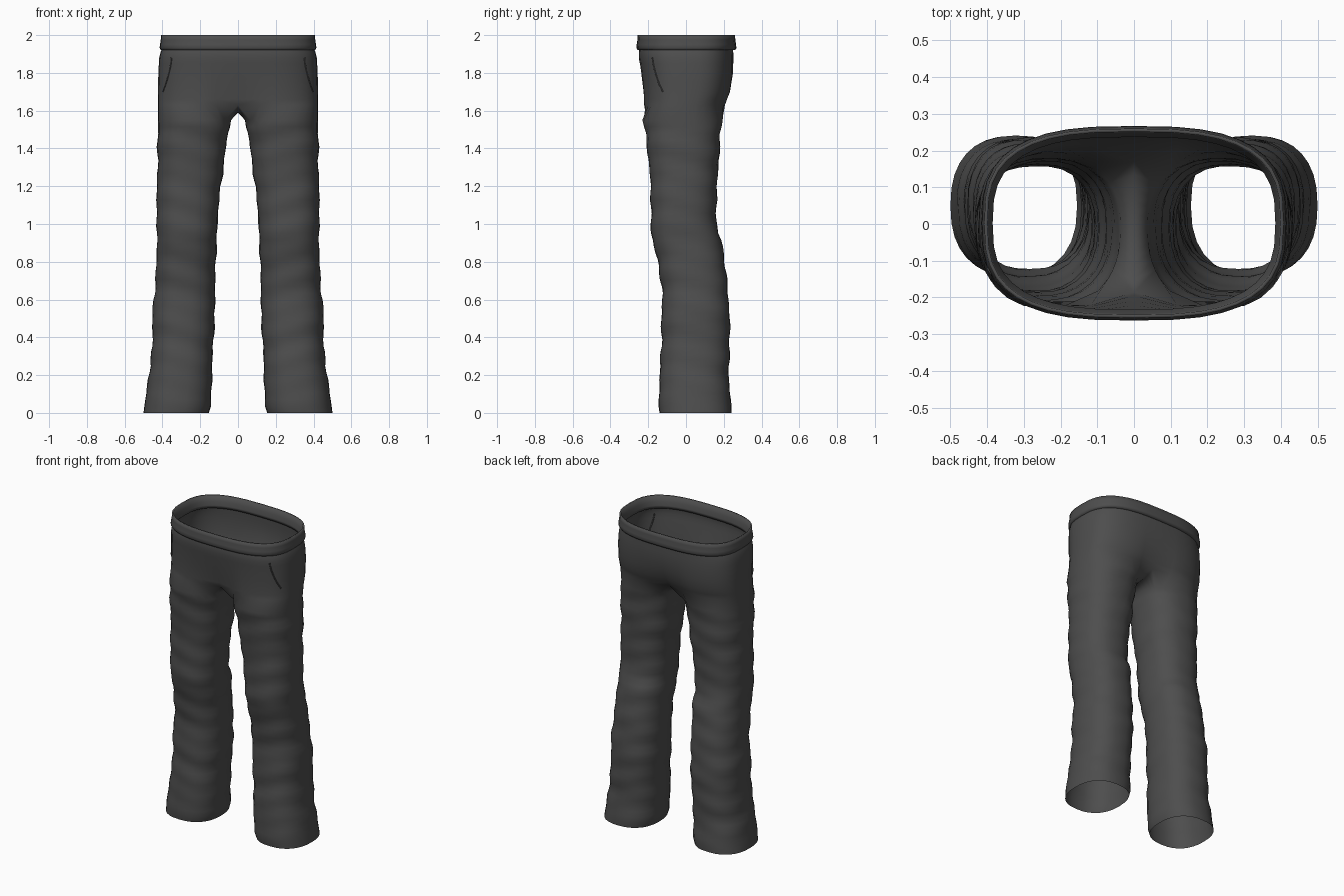
import bpy
import bmesh
from math import sin, cos, pi, radians, copysign
from mathutils import Vector

cube = bpy.data.objects.get("Cube")
if cube:
    bpy.data.objects.remove(cube)

cloth = bpy.data.materials.new("charcoal cloth")
cloth.use_nodes = True
colour = (0.075, 0.075, 0.075, 1)
cloth.diffuse_color = colour
bsdf = cloth.node_tree.nodes["Principled BSDF"]
bsdf.inputs["Base Color"].default_value = colour
bsdf.inputs["Roughness"].default_value = 0.9

OUTER, INNER = 20, 9     # segments on the outer arc, points on the inner leg
CROTCH = 1.63

# Leg outline by height: z, inner x, outer x, front y, back y
LEG = [(0, .155, .5, -.14, .24), (.04, .142, .495, -.145, .24),
       (.2, .138, .472, -.14, .225), (.36, .132, .452, -.13, .232),
       (.5, .122, .455, -.13, .232), (.65, .122, .44, -.125, .222),
       (.8, .118, .432, -.15, .205), (.91, .112, .43, -.175, .19),
       (.96, .11, .428, -.187, .165), (1.1, .104, .433, -.185, .16),
       (1.25, .083, .426, -.19, .168), (1.4, .065, .426, -.205, .178),
       (1.55, .04, .424, -.226, .19)]
# Hip outline by height: z, half width, front y, back y, centre indent
HIP = [(1.63, .424, -.23, .215, .2), (1.7, .423, -.232, .24, .1),
       (1.8, .422, -.24, .252, .02), (1.88, .417, -.25, .252, 0),
       (1.91, .41, -.25, .25, 0), (1.94, .397, -.245, .25, 0)]


def sample(table, z):
    """Interpolate a row of the table at height z."""
    for a, b in zip(table, table[1:]):
        if z <= b[0]:
            t = (z - a[0]) / (b[0] - a[0])
            return [p + (q - p) * t for p, q in zip(a[1:], b[1:])]
    return table[-1][1:]


def oval(angle, half_x, half_y, e):
    c, s = cos(angle), sin(angle)
    return (copysign(abs(c) ** e, c) * half_x, copysign(abs(s) ** e, s) * half_y)


def wrinkle(z, angle):
    """Soft horizontal folds that wander around the leg."""
    fold = sin(z * 46 + 1.6 * sin(angle * 2)) + 0.7 * sin(z * 29 - 2 * cos(angle))
    return 1 + 0.017 * fold * min(1, z * 6)


def leg_ring(z):
    xi, xo, yf, yb = sample(LEG, z)
    reach = radians(112 + 34 * max(0, (z - 1.2) / .35))
    angles = [-reach + 2 * reach * i / OUTER for i in range(OUTER + 1)]
    rest = 2 * pi - 2 * reach
    angles += [reach + rest * (i + 1) / (INNER + 1) for i in range(INNER)]
    ring = []
    for a in angles:
        x, y = oval(a, (xo - xi) / 2, (yb - yf) / 2, .84)
        w = wrinkle(z, a)
        ring.append(Vector(((xi + xo) / 2 + x * w, (yf + yb) / 2 + y * w, z)))
    return ring


def hip_point(z, angle):
    half, yf, yb, indent = sample(HIP, z)
    x, y = oval(angle, half, (yb - yf) / 2, .7)
    y *= 1 - indent * max(0, 1 - abs(x) / .22) ** 2
    return Vector((max(x, 0), (yf + yb) / 2 + y, z))


def hip_ring(z):
    ring = [hip_point(z, -pi / 2 + pi * i / OUTER) for i in range(OUTER + 1)]
    ring[0].x = ring[-1].x = 0
    return ring


def finish(bm, name):
    bmesh.ops.recalc_face_normals(bm, faces=bm.faces)
    mesh = bpy.data.meshes.new(name)
    bm.to_mesh(mesh)
    bm.free()
    mesh.materials.append(cloth)
    obj = bpy.data.objects.new(name, mesh)
    bpy.context.collection.objects.link(obj)
    for poly in mesh.polygons:
        poly.use_smooth = True
    return obj


def bridge(bm, low, high, closed):
    n = min(len(low), len(high))
    for i in range(n if closed else n - 1):
        j = (i + 1) % n
        bm.faces.new((low[i], low[j], high[j], high[i]))


# Left half of the trousers: a leg, the crotch seam, then the open hip
bm = bmesh.new()
rings = [leg_ring(1.55 * i / 44) for i in range(45)]
seat = hip_ring(CROTCH)
front, back = seat[0], seat[-1]
for i in range(INNER):
    t = (i + 1) / (INNER + 1)
    p = back.lerp(front, t)
    p.z -= .04 * sin(pi * t) ** .6
    seat.append(p)
rings.append(seat)
rows = [[bm.verts.new(p) for p in ring] for ring in rings]
for low, high in zip(rows, rows[1:]):
    bridge(bm, low, high, True)
previous = rows[-1][:OUTER + 1]
for z in (1.66, 1.7, 1.75, 1.8, 1.85, 1.88, 1.91, 1.94):
    row = [bm.verts.new(p) for p in hip_ring(z)]
    bridge(bm, previous, row, False)
    previous = row
trousers = finish(bm, "trousers")
mirror = trousers.modifiers.new("mirror", 'MIRROR')
mirror.use_clip = True
mirror.merge_threshold = .002

# Waistband: a rolled strip with a full lower edge and a thin top
bm = bmesh.new()
PROFILE = [(-.016, 1.92), (.003, 1.92), (.01, 1.932), (.008, 1.95), (.004, 1.975),
           (.003, 2), (-.006, 2), (-.008, 1.96), (-.02, 1.94)]
rows = []
for offset, z in PROFILE:
    row = []
    for i in range(2 * OUTER):
        x, y = oval(2 * pi * i / (2 * OUTER), .405 + offset, .255 + offset, .7)
        row.append(bm.verts.new((x, y + .002, z)))
    rows.append(row)
for low, high in zip(rows, rows[1:] + rows[:1]):
    bridge(bm, low, high, True)
finish(bm, "waistband")

# Pocket edges: thin welts curving down the front of each hip
for side, name in ((1, "left_pocket_edge"), (-1, "right_pocket_edge")):
    curve = bpy.data.curves.new(name, 'CURVE')
    curve.dimensions = '3D'
    curve.bevel_depth = .004
    curve.bevel_resolution = 1
    line = curve.splines.new('POLY')
    line.points.add(8)
    for i, point in enumerate(line.points):
        t = i / 8
        p = hip_point(1.88 - .18 * t, radians(-38 + 14 * t * t))
        point.co = (p.x * side, p.y, p.z, 1)
    curve.materials.append(cloth)
    welt = bpy.data.objects.new(name, curve)
    bpy.context.collection.objects.link(welt)
